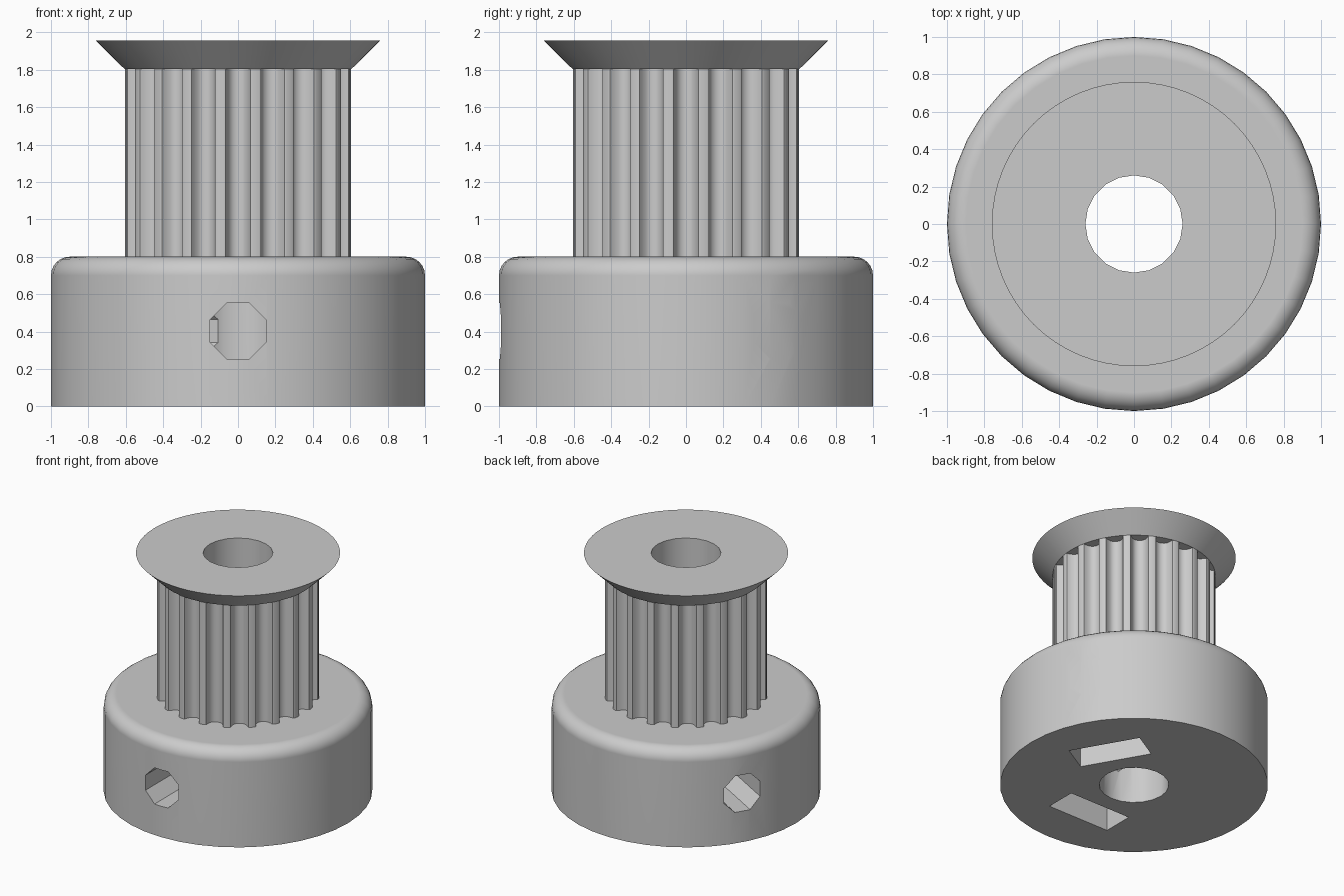
import bpy
import bmesh
from math import sin, cos, pi, radians, sqrt
from mathutils import Matrix, Vector

cube = bpy.data.objects.get("Cube")
if cube:
    bpy.data.objects.remove(cube, do_unlink=True)

BORE = 0.26
SCREW_Z = 0.403
ARMS = [radians(a) for a in (-90, 30, 150)]

metal = bpy.data.materials.new("light grey metal")
metal.use_nodes = True
grey = (0.6, 0.6, 0.6, 1)
metal.diffuse_color = grey
metal.node_tree.nodes["Principled BSDF"].inputs["Base Color"].default_value = grey


def make_object(name, bm):
    bmesh.ops.recalc_face_normals(bm, faces=bm.faces)
    mesh = bpy.data.meshes.new(name)
    bm.to_mesh(mesh)
    bm.free()
    mesh.materials.append(metal)
    obj = bpy.data.objects.new(name, mesh)
    bpy.context.collection.objects.link(obj)
    return obj


def circle(radius, sides, start=0.0):
    return [(radius * cos(start + 2 * pi * i / sides),
             radius * sin(start + 2 * pi * i / sides)) for i in range(sides)]


def prism(name, outline, low, high, matrix=Matrix()):
    """Extrude a closed 2D outline from low to high along local z."""
    bm = bmesh.new()
    face = bm.faces.new([bm.verts.new((x, y, low)) for x, y in outline])
    moved = bmesh.ops.extrude_face_region(bm, geom=[face])["geom"]
    verts = [v for v in moved if isinstance(v, bmesh.types.BMVert)]
    bmesh.ops.translate(bm, verts=verts, vec=(0, 0, high - low))
    bm.transform(matrix)
    return make_object(name, bm)


def stack(name, profile, sides):
    """Solid of revolution from rings of (radius, height)."""
    bm = bmesh.new()
    rings = [[bm.verts.new((x, y, z)) for x, y in circle(r, sides)]
             for r, z in profile]
    for a, b in zip(rings, rings[1:]):
        for i in range(sides):
            j = (i + 1) % sides
            bm.faces.new((a[i], a[j], b[j], b[i]))
    bm.faces.new(rings[0])
    bm.faces.new(rings[-1])
    return make_object(name, bm)


def select_only(obj):
    bpy.ops.object.select_all(action='DESELECT')
    obj.select_set(True)
    bpy.context.view_layer.objects.active = obj


def finish(obj, cutters):
    select_only(obj)
    for cutter in cutters:
        mod = obj.modifiers.new("cut", 'BOOLEAN')
        mod.operation = 'DIFFERENCE'
        mod.solver = 'EXACT'
        mod.object = cutter
        bpy.ops.object.modifier_apply(modifier=mod.name)
    bpy.ops.object.shade_smooth_by_angle(angle=radians(30))
    normals = obj.modifiers.new("flat caps", 'WEIGHTED_NORMAL')
    normals.keep_sharp = True


# Base drum with a rounded top rim
FILLET = 0.1
rim = [(1 - FILLET + FILLET * cos(t * pi / 12), 0.8 - FILLET + FILLET * sin(t * pi / 12))
       for t in range(7)]
base = stack("base_drum", [(1, 0)] + rim, 40)

# Toothed core: twenty rounded belt grooves around the rim
TEETH, OUTER, HALF, DEPTH = 20, 0.608, 0.078, 0.075
groove = [(-1, 0), (-0.85, 0.05), (-0.77, 0.3), (-0.6, 0.7), (-0.33, 0.93), (0, 1),
          (0.33, 0.93), (0.6, 0.7), (0.77, 0.3), (0.85, 0.05), (1, 0)]
seat = sqrt(OUTER ** 2 - HALF ** 2)
outline = []
for i in range(TEETH):
    turn = Matrix.Rotation(2 * pi * i / TEETH, 2)
    outline += [turn @ Vector((seat - DEPTH * d, HALF * w)) for w, d in groove]
core = prism("toothed_core", outline, 0.8, 1.805)

# Flared flange on top
flange = stack("top_flange", [(0.608, 1.805), (0.76, 1.955)], 64)

# Cutters: shaft bore, set screw holes, nut slots
bore = prism("bore_cutter", circle(BORE, 20), -0.5, 2.5)
cutters = [bore]
for angle in ARMS:
    # local z runs outward along the arm, local x points down
    arm = (Matrix.Translation((0, 0, SCREW_Z)) @ Matrix.Rotation(angle, 4, 'Z')
           @ Matrix.Rotation(pi / 2, 4, 'Y'))
    octagon = circle(0.149 / cos(pi / 8), 8, pi / 8)
    cutters.append(prism("screw_cutter", octagon, 0.1, 1.2, arm))
    point = 0.28 / cos(pi / 6)
    slot = [(0.6, -0.28), (0.6, 0.28), (-point / 2, 0.28), (-point, 0),
            (-point / 2, -0.28)]
    cutters.append(prism("nut_cutter", slot, 0.395, 0.648, arm))

finish(base, cutters)
finish(core, [bore])
finish(flange, [bore])
for cutter in cutters:
    bpy.data.objects.remove(cutter, do_unlink=True)
